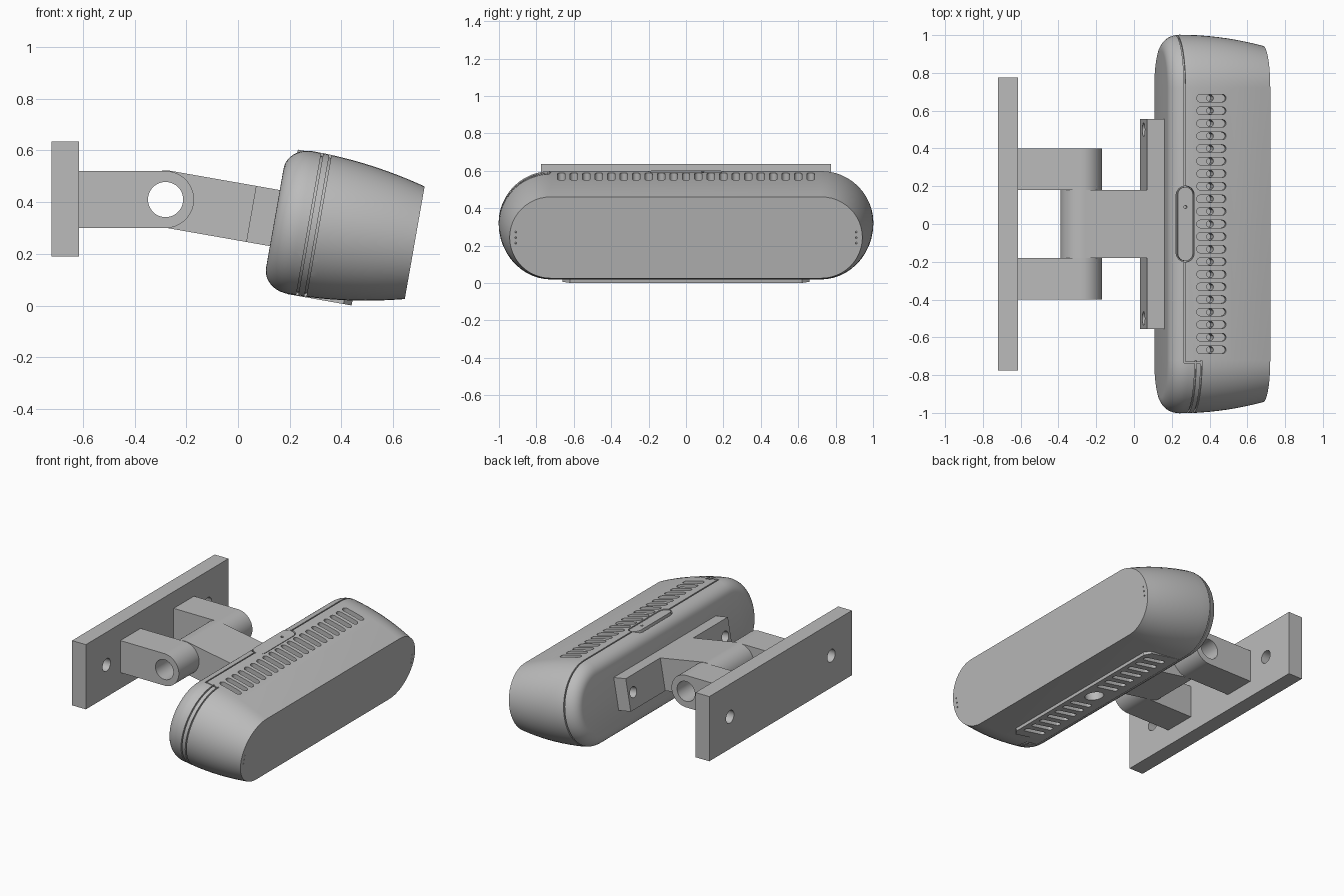
import bpy, bmesh
from math import sin, cos, pi, radians
from mathutils import Matrix, Vector

if "Cube" in bpy.data.objects:
    bpy.data.objects.remove(bpy.data.objects["Cube"])

grey = bpy.data.materials.new("mid_grey")
grey.use_nodes = True
grey.diffuse_color = (0.5, 0.5, 0.5, 1)
grey.node_tree.nodes["Principled BSDF"].inputs["Base Color"].default_value = (0.5, 0.5, 0.5, 1)

# Head frame: x runs forward from the front face centre, tilted down
TILT = Matrix.Translation((0.683, 0, 0.243)) @ Matrix.Rotation(radians(10), 4, 'Y')
WORLD = Matrix.Identity(4)
STRAIGHT = 0.722   # half length of the straight part of the head
BACK = -0.549
ARM_R = 0.11


def make(name, solids, frame=WORLD):
    """Each solid is a list of rings that are bridged and capped."""
    bm = bmesh.new()
    for rings in solids:
        loops = [[bm.verts.new(p) for p in ring] for ring in rings]
        for a, b in zip(loops, loops[1:]):
            for i in range(len(a)):
                j = (i + 1) % len(a)
                bm.faces.new((a[i], a[j], b[j], b[i]))
        bm.faces.new(loops[0])
        bm.faces.new(loops[-1])
    bmesh.ops.recalc_face_normals(bm, faces=bm.faces)
    mesh = bpy.data.meshes.new(name)
    bm.to_mesh(mesh)
    bm.free()
    mesh.transform(frame)
    mesh.materials.append(grey)
    ob = bpy.data.objects.new(name, mesh)
    bpy.context.collection.objects.link(ob)
    return ob


def prism(outline, lo, hi, place):
    return [[place(u, v, w) for u, v in outline] for w in (lo, hi)]


def along_y(u, v, w):
    return Vector((u, w, v))


def box(x0, x1, y0, y1, z0, z1):
    return prism([(x0, z0), (x1, z0), (x1, z1), (x0, z1)], y0, y1, along_y)


def arc(cx, cy, r, start, sweep, n):
    angles = [radians(start + sweep * i / n) for i in range(n + 1)]
    return [(cx + r * cos(a), cy + r * sin(a)) for a in angles]


def stadium(c, r, n=8):
    return arc(c, 0, r, -90, 180, n) + arc(-c, 0, r, 90, 180, n)


def circle(cx, cy, r, n=32):
    return arc(cx, cy, r, 0, 360, n)[:-1]


def cut(targets, solids, frame=WORLD):
    cutter = make("cutter", solids, frame)
    cutter.hide_render = True
    for ob in targets:
        mod = ob.modifiers.new("cut", 'BOOLEAN')
        mod.operation = 'DIFFERENCE'
        mod.solver = 'EXACT'
        mod.object = cutter
        deps = bpy.context.evaluated_depsgraph_get()
        mesh = bpy.data.meshes.new_from_object(ob.evaluated_get(deps))
        ob.modifiers.clear()
        ob.data = mesh
    bpy.data.objects.remove(cutter)


def radius(s):
    return 0.28 - 0.059 * ((s + 0.45) / 0.45) ** 2


# Head: stadium sections lofted along a rounded, tapering profile
profile = [(-0.45 + a, 0.195 + b * 0.085 / 0.099) for a, b in arc(0, 0, 0.099, 180, -90, 10)]
profile += [(s, radius(s)) for s in [-0.45 * (1 - i / 9) for i in range(1, 10)]]
head = make("head_housing", [[[Vector((s, u, v)) for u, v in stadium(STRAIGHT, r, 24)]
                              for s, r in profile]], TILT)

# Underside grille plate
grille = make("underside_grille", [prism(
    [(-0.45, -0.66), (-0.23, -0.66), (-0.198, -0.62), (-0.198, 0.62), (-0.23, 0.66), (-0.45, 0.66)],
    -0.281, -0.235, lambda u, v, w: Vector((u, v, w)))], TILT)


# Seam grooves around the housing
def groove(s, path):
    rings = []
    for u, v in path:
        n = Vector((0, u - max(-STRAIGHT, min(STRAIGHT, u)), v)).normalized()
        p = Vector((s, u, v))
        side = Vector((0.004, 0, 0))
        rings.append([p - side - n * 0.012, p + side - n * 0.012,
                      p + side + n * 0.01, p - side + n * 0.01])
    return rings


JOG = -0.735
r = radius(-0.469)
solids = [groove(-0.469, [(JOG, -r)] + arc(STRAIGHT, 0, r, -90, 180, 24) + [(JOG, r)])]
for s in (-0.412, -0.38):
    solids.append(groove(s, arc(-STRAIGHT, 0, radius(s), 90, 180, 24)))
cut([head], solids, TILT)
cut([head], [box(-0.472, -0.377, JOG - 0.004, JOG + 0.004, z - 0.012, z + 0.012)
             for z in (-0.279, 0.279)], TILT)

# Top vents: shallow slots, each with a deep hole
rows = [(i - 10) * 0.0666 for i in range(21)]
cut([head], [prism(stadium(0.06, 0.02), 0.235, 0.32,
                   lambda u, v, w, y=y: Vector((u - 0.326, v + y, w))) for y in rows], TILT)
cut([head], [prism(circle(-0.326, y, 0.018, 12), 0.15, 0.25,
                   lambda u, v, w: Vector((u, v, w))) for y in rows], TILT)


# Top button in its pocket
def on_top(u, v, w):
    return Vector((v - 0.466, u, w))


cut([head], [prism(stadium(0.155, 0.047), 0.25, 0.32, on_top)], TILT)
button = make("top_button", [prism(stadium(0.155, 0.041), 0.24, 0.276, on_top)], TILT)
cut([button], [prism(circle(0.09, 0, 0.009, 12), 0.255, 0.3, on_top)], TILT)

# Underside slots and central round opening
slots = [prism(stadium(0.065, 0.017), -0.3, -0.245,
               lambda u, v, w, y=y: Vector((u - 0.315, v + y, w)))
         for i in range(7) for y in (0.13 + 0.075 * i, -0.13 - 0.075 * i)]
slots.append(prism(circle(-0.315, 0, 0.06), -0.3, -0.19, lambda u, v, w: Vector((u, v, w))))
cut([head, grille], slots, TILT)

# Pinholes near both ends of the front face
cut([head], [prism(circle(y, z, 0.005, 8), -0.02, 0.02, lambda u, v, w: Vector((w, u, v)))
             for y in (-0.91, 0.91) for z in (-0.03, 0, 0.03)], TILT)

# Wall plate with two screw holes
wall_plate = make("wall_plate", [box(-0.72, -0.615, -0.775, 0.775, 0.19, 0.635)])
cut([wall_plate], [prism(circle(y, 0.41, 0.043), -0.8, -0.5, lambda u, v, w: Vector((w, u, v)))
                   for y in (-0.55, 0.55)])

# Fork arms, pivot arm and the bracket behind the head
fork = arc(-0.28, 0.41, ARM_R, -90, 180, 24) + [(-0.615, 0.41 + ARM_R), (-0.615, 0.41 - ARM_R)]
arms = [make("left_fork_arm", [prism(fork, 0.18, 0.4, along_y)]),
        make("right_fork_arm", [prism(fork, -0.4, -0.18, along_y)])]
pivot = arc(-0.977, 0, ARM_R, 90, 180, 24) + [(-0.642, -ARM_R), (-0.642, ARM_R)]
arms.append(make("pivot_arm", [prism(pivot, -0.18, 0.18, along_y)], TILT))
cut(arms, [prism(circle(-0.28, 0.41, 0.068, 48), -0.6, 0.6, along_y)])

bracket = make("head_bracket", [box(-0.642, BACK, -0.555, 0.555, -ARM_R, ARM_R)], TILT)
cut([bracket], [prism(circle(y, 0, 0.036), -0.8, -0.5, lambda u, v, w: Vector((w, u, v)))
                for y in (-0.5, 0.5)], TILT)

# Smooth rounded surfaces, keep edges crisp
bpy.ops.object.select_all(action='DESELECT')
for ob in [head, grille, button, wall_plate, bracket] + arms:
    ob.select_set(True)
    bpy.context.view_layer.objects.active = ob
bpy.ops.object.shade_smooth_by_angle(angle=radians(30))
